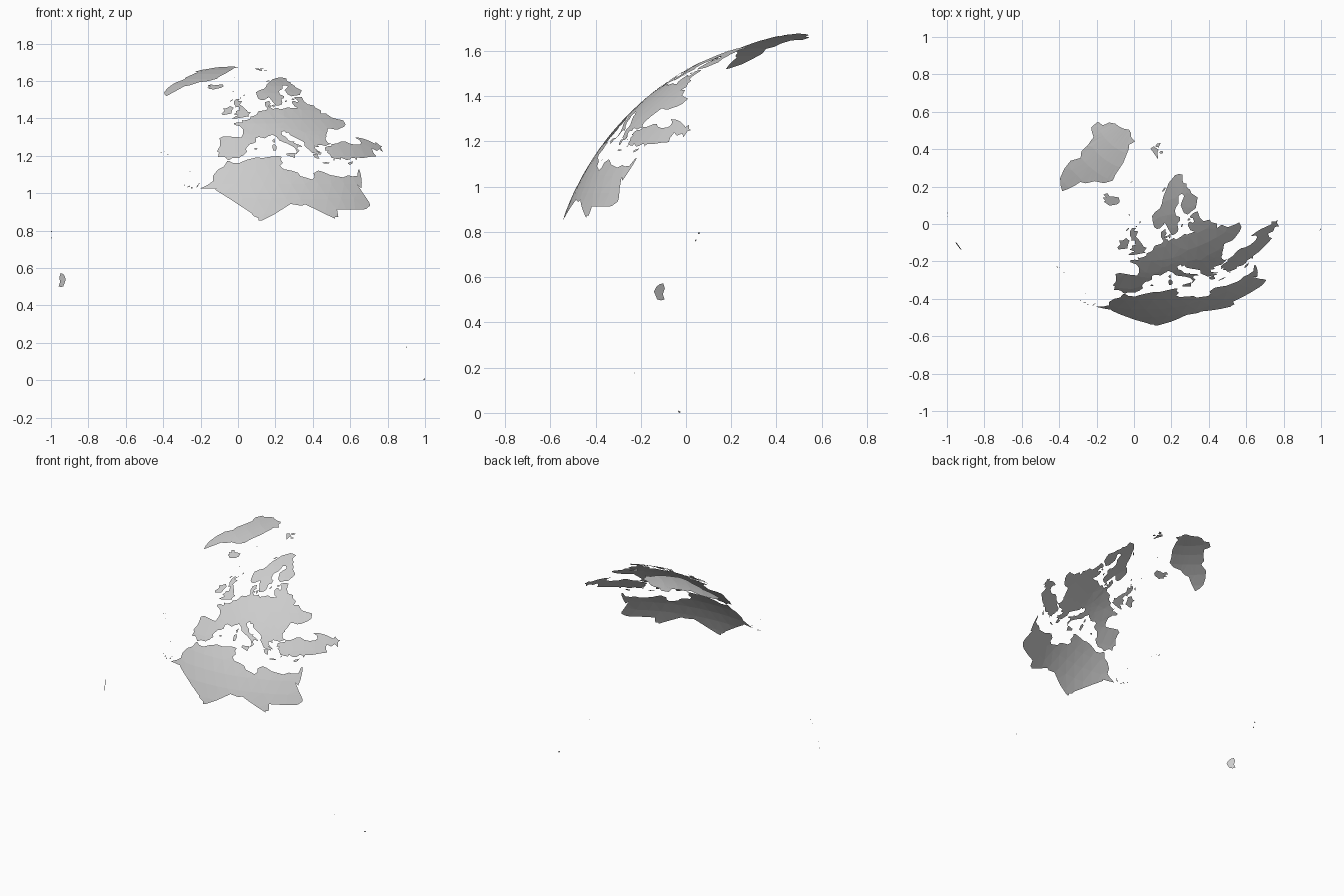
import bpy, math
from mathutils import Vector
from mathutils.geometry import delaunay_2d_cdt

R = 1.235                                   # globe radius
CENTRE = Vector((0.046, 0.622, R * math.sin(math.radians(21.37))))
STEP = 4.0                                  # interior grid spacing, degrees


def on_globe(lon, lat):
    a, b = math.radians(lon), math.radians(lat)
    return CENTRE + R * Vector((math.cos(b) * math.sin(a), -math.cos(b) * math.cos(a), math.sin(b)))


def land(name, outline):
    """Fill a lon/lat outline with triangles and wrap it on the globe."""
    pts = [Vector(p) for p in outline]
    area = sum(p.x * q.y - q.x * p.y for p, q in zip(pts, pts[1:] + pts[:1]))
    if area < 0:
        pts.reverse()
    ring = []
    for p, q in zip(pts, pts[1:] + pts[:1]):
        n = max(1, math.ceil((q - p).length / STEP))
        ring += [p.lerp(q, i / n) for i in range(n)]
    count = len(ring)
    x0, x1 = min(p.x for p in ring), max(p.x for p in ring)
    y0, y1 = min(p.y for p in ring), max(p.y for p in ring)
    grid = [Vector((x0 + STEP * (i + 0.5 + 0.5 * (j % 2)), y0 + STEP * (j + 0.5)))
            for i in range(int((x1 - x0) / STEP)) for j in range(int((y1 - y0) / STEP))]
    verts, _, faces, *_ = delaunay_2d_cdt(ring + grid, [], [list(range(count))], 1, 1e-5)
    used = sorted({i for f in faces for i in f})
    index = {v: i for i, v in enumerate(used)}
    mesh = bpy.data.meshes.new(name)
    mesh.from_pydata([on_globe(*verts[i]) for i in used], [], [[index[i] for i in f] for f in faces])
    obj = bpy.data.objects.new(name, mesh)
    bpy.context.collection.objects.link(obj)


def islet(name, lon, lat, rx, ry, turn):
    """Small oval island; radii in degrees of arc."""
    t, k = math.radians(turn), 1 / math.cos(math.radians(lat))
    out = []
    for i in range(9):
        a = i * math.tau / 9
        u, v = rx * math.cos(a), ry * math.sin(a)
        out.append((lon + k * (u * math.cos(t) - v * math.sin(t)), lat + u * math.sin(t) + v * math.cos(t)))
    land(name, out)


# Shared inland borders between the mainland pieces
pyrenees = [(-1.8, 43.4), (-.7, 42.9), (.7, 42.8), (1.7, 42.5), (3.2, 42.4)]
alps = [(7.5, 43.8), (6.9, 44.4), (7, 45.9), (9, 45.9), (10.4, 46.6), (12.3, 46.8), (13.6, 46.5)]
east_line = [(13.6, 46.5), (15, 51), (14.2, 53.9)]
danube = [(28.6, 43.7), (22.7, 44.2), (19, 45.9), (13.6, 46.5)]

# European mainland
land("iberian_peninsula", pyrenees + [
    (3.2, 41.9), (2.1, 41.3), (.9, 41), (-.3, 39.5), (.2, 38.7), (-.7, 37.9), (-.8, 37.6), (-1.8, 37.2),
    (-2.2, 36.75), (-4.4, 36.7), (-5.35, 36.1), (-6, 36.2), (-6.4, 36.8), (-7.4, 37.2), (-8.9, 37),
    (-8.8, 38.4), (-9.5, 38.75), (-8.7, 40.5), (-8.8, 41.8), (-9.25, 43.1), (-8, 43.75), (-5.8, 43.65),
    (-3.8, 43.45)])
land("western_mainland", pyrenees + [(3.1, 43.1), (4.1, 43.5), (5.2, 43.3), (6.2, 43.05)] + alps + east_line[1:] + [
    (13.4, 54.6), (12.4, 54.3), (11, 54), (10.9, 54.4), (9.9, 54.8), (9.7, 55.5), (10.9, 56.4), (10.4, 57),
    (10.6, 57.7), (8.3, 57), (8.1, 55.6), (8.9, 54.2), (8.1, 53.6), (7, 53.4), (5.4, 53.2), (4.7, 52.9),
    (4.1, 51.9), (3.4, 51.4), (1.6, 50.9), (1.5, 50.2), (.2, 49.7), (-1.2, 49.4), (-1.9, 49.7), (-1.5, 48.65),
    (-3, 48.8), (-4.75, 48.4), (-4.4, 47.8), (-2.5, 47.3), (-1.2, 46.1), (-1.2, 44.6)])
land("boot_peninsula", alps + [
    (13.7, 45.6), (12.3, 45.3), (12.4, 44.2), (13.6, 43.5), (14.2, 42.4), (15.2, 41.9), (16.1, 41.9),
    (15.9, 41.5), (18, 40.7), (18.5, 40.1), (17.9, 40.25), (16.9, 40.45), (16.5, 39.7), (17.1, 39), (16.5, 38.4),
    (15.7, 37.9), (16.2, 38.8), (15.7, 40), (14.8, 40.6), (13.7, 41.25), (12.2, 41.8), (11, 42.4),
    (10.3, 43.5), (8.9, 44.4), (8.1, 43.9)])
land("eastern_mainland", east_line + [
    (16.3, 54.3), (18.3, 54.8), (19.5, 54.4), (22.7, 54.4), (21.3, 55.3), (21, 56.8), (21.7, 57.6), (22.6, 57.7),
    (23.6, 57), (24.4, 57.3), (24.4, 58.3), (23.5, 58.7), (23.6, 59.2), (25.5, 59.6), (28, 59.5), (27.5, 57.6),
    (28.2, 56.1), (30.9, 55.6), (31, 54.6), (32.7, 53.4), (31.6, 52.2), (34, 52.3), (35.4, 50.6), (38, 49.9),
    (40.1, 49.5), (39.7, 47.9), (38.2, 47.1), (36.7, 46.7), (35, 46.2), (33.6, 46.1), (31.8, 46.5),
    (30.8, 46.5), (29.7, 45.2), (28.7, 44.2)] + danube[:-1])
land("balkan_peninsula", danube[::-1] + [
    (27.9, 43.2), (27.7, 42.4), (28.1, 41.6), (29.1, 41.2), (28, 41), (26.7, 40.5), (26, 40.7), (24.4, 40.9),
    (23.8, 40.7), (24.3, 40.2), (23.3, 40.2), (22.7, 40.5), (22.7, 39.6), (23.3, 39.2), (22.9, 38.9), (24, 38.3),
    (24, 37.7), (23.1, 37.9), (22.8, 37.5), (23.1, 36.5), (22.4, 36.5), (21.7, 36.8), (21.2, 37.8),
    (22.8, 38.05), (21.2, 38.3), (20.2, 39.5), (19.3, 40.5), (19.5, 41.7), (18.5, 42.4), (16.4, 43.5), (15.2, 44.2),
    (14.9, 45.1), (13.9, 44.9), (13.6, 45.5), (13.7, 45.6)])
land("northern_peninsula", [
    (11.2, 59.1), (10.6, 59.5), (10.2, 59), (8.2, 58.1), (6.6, 58.1), (5.5, 58.8), (5.1, 60.3), (5, 61.9), (7, 63),
    (9.7, 63.7), (11.3, 64.9), (12.8, 66.5), (14.8, 67.7), (16.6, 68.6), (19, 69.8), (22, 70.4), (25.7, 71.1),
    (28.5, 70.9), (31, 70.3), (28.7, 69), (28.5, 68.2), (30, 67.7), (29, 66.9), (30, 65.7), (29.7, 64.7),
    (31.5, 62.9), (27.8, 60.5), (25, 60.2), (22.9, 59.85), (21.4, 60.7), (21.3, 63), (23, 64), (25.3, 65),
    (24.5, 65.8), (22.2, 65.7), (21.3, 64.5), (20.5, 63.7), (18.6, 63), (17.4, 62.2), (17.2, 60.7), (18.8, 60),
    (18.3, 59), (16.7, 58.5), (16.4, 56.8), (15.9, 56.1), (14.4, 55.6), (12.9, 55.45), (12.6, 56.3), (11.9, 57.5)])

# Anatolia and Caucasus, North Africa
land("anatolia_caucasus", [
    (26.2, 40), (27.3, 40.4), (29, 40.5), (29.2, 41.15), (31.4, 41.3), (33.3, 42), (35.1, 42), (36.4, 41.3),
    (38.4, 40.95), (40.5, 41.05), (41.5, 41.5), (41.5, 42.4), (40, 43.4), (42.5, 43.2), (44.5, 42.7), (46.4, 41.9),
    (47.8, 41.2), (48.6, 41.8), (49.5, 40.7), (50.4, 40.4), (49.4, 40.1), (49, 38.5), (48, 39.5), (46.5, 38.9),
    (44.8, 39.7), (44.4, 38.3), (44.8, 37.2), (42.4, 37.1), (39, 36.7), (36.7, 36.8), (36, 35.9), (35.8, 36.6),
    (34.6, 36.8), (33.6, 36.2), (32.3, 36.1), (30.6, 36.85), (30.4, 36.25), (29.1, 36.4), (27.4, 36.7),
    (27.2, 37.7), (26.4, 38.4), (26.9, 39), (26.1, 39.5)])
land("north_africa", [
    (-13.2, 27.7), (-11, 28.8), (-9.7, 29.8), (-9.8, 31.4), (-8.5, 33.2), (-6.8, 34.1), (-5.9, 35.8), (-5.3, 35.8),
    (-4.3, 35.2), (-2.2, 35.1), (-1, 35.7), (.3, 36.2), (3, 36.85), (5.1, 36.7), (7.2, 37.05), (9.8, 37.3),
    (11, 37), (10.5, 36.3), (11.1, 35.2), (10.1, 34.3), (11.1, 33.3), (13.3, 32.9), (15.2, 32.3), (15.8, 31.3),
    (19.2, 30.3), (20.1, 31), (20, 32.1), (21.7, 32.9), (23.1, 32.5), (25.1, 31.6), (27.4, 31.2), (29.1, 30.9),
    (31, 31.5), (32.3, 31.2), (34.2, 31.3), (34.9, 32.7), (35.1, 33.1), (35.7, 33.2), (35.5, 31.5),
    (34.95, 29.5), (34.2, 27.8), (33.2, 28.7), (32.6, 29.9), (33.6, 27.9), (34.3, 26.3), (35.5, 24), (35.6, 23.1),
    (34.1, 22.2), (33.2, 22), (25, 22), (25, 20), (24, 20), (24, 19.5), (16, 23.4), (15, 23), (12, 23.5),
    (7.5, 20.8), (4.2, 19.15), (3.2, 19), (3.1, 19.7), (1.8, 20.3), (1.2, 21.1), (-4.8, 25), (-8.67, 27.3),
    (-8.67, 27.67)])

# Large islands
land("arctic_island", [
    (-43.9, 59.9), (-42.5, 61.5), (-41, 63.5), (-40, 65.2), (-37, 65.8), (-33, 67.7), (-27, 68.5), (-22.3, 70.1),
    (-22, 72), (-20.5, 74), (-19.3, 75.3), (-19, 77), (-18.5, 79), (-20, 80.2), (-12.5, 81.4), (-22, 82.2),
    (-25, 83.1), (-32, 83.6), (-45, 82.8), (-60, 82.1), (-66, 80.9), (-66, 79.2), (-72.5, 78.3), (-69, 76.2),
    (-66, 76), (-59, 75.7), (-55.5, 73.2), (-54.5, 71), (-51, 69.8), (-53.6, 67.2), (-52, 64.5), (-49.5, 62),
    (-46.5, 60.7)])
land("britain", [
    (-5.7, 50.1), (-3.6, 50.3), (-1, 50.75), (1.3, 51.15), (.6, 51.5), (1.7, 52.7), (.4, 52.9), (.1, 53.5),
    (-1.5, 55), (-3, 56), (-2, 57.6), (-4, 57.7), (-3.1, 58.6), (-5, 58.5), (-5.8, 57.4), (-5.6, 56.2), (-4.8, 55.4),
    (-4.9, 54.8), (-3.4, 54.9), (-3, 53.5), (-4.5, 53.2), (-4.2, 52.5), (-5.2, 51.9), (-3.2, 51.4), (-4.3, 51.1)])
land("ireland", [(-6.2, 52.2), (-6.1, 53.4), (-5.6, 54.6), (-7.2, 55.3), (-8.6, 54.4), (-10, 54.2), (-9.2, 53.2),
                 (-10.2, 52.1), (-9.6, 51.5), (-8.1, 51.8)])
land("iceland", [(-22.5, 63.9), (-18.8, 63.4), (-14.9, 64.3), (-13.6, 65.1), (-14.8, 66.3), (-18, 66.1),
                 (-20.3, 65.8), (-22.5, 66.4), (-24.3, 65.6), (-21.8, 65.2), (-24, 64.8), (-21.8, 64.3)])
land("polar_island_west", [(16.6, 76.6), (18.8, 78.4), (21, 78.7), (16, 80), (11, 79.6), (14, 78.2)])
land("polar_island_east", [(18, 79.8), (22, 79.3), (27, 80.1), (22, 80.4)])
land("sicily", [(15.6, 38.25), (15.1, 36.7), (14.3, 37), (12.5, 37.6), (12.8, 38.15)])
land("sardinia", [(9.2, 41.2), (9.8, 40.4), (9.5, 39.1), (8.5, 39), (8.4, 40.7)])
land("corsica", [(9.4, 43), (9.5, 42), (9.2, 41.4), (8.6, 42.3)])
land("cyprus", [(34.5, 35.65), (33.9, 34.95), (32.9, 34.6), (32.3, 35), (33, 35.35)])
land("zealand", [(12.5, 56.1), (12.2, 55), (11.7, 54.7), (11.1, 55.6)])

# South American territory
land("tropical_territory", [(-54, 5.7), (-54.45, 4.6), (-54, 3.5), (-54.5, 2.4), (-53.6, 2.2), (-52.6, 2.4),
                            (-51.7, 4), (-52.2, 4.9), (-53, 5.5)])

# Small islands: name, lon, lat, half length, half width, turn
for args in [
    ("crete", 24.9, 35.2, 1.05, .2, 0), ("euboea", 23.8, 38.6, .8, .13, -40), ("rhodes", 28, 36.2, .35, .13, 50),
    ("lesbos", 26.3, 39.2, .3, .2, 0), ("majorca", 3, 39.6, .4, .3, 0), ("funen", 10.4, 55.3, .35, .3, 0),
    ("gotland", 18.5, 57.5, .5, .18, 60), ("baltic_island", 22.5, 58.4, .4, .3, 20),
    ("hebrides", -7, 57.9, .6, .15, 60), ("shetland", -1.3, 60.3, .4, .12, 80), ("orkney", -3, 59, .2, .15, 0),
    ("faroe", -7, 62.1, .25, .15, -40), ("jan_mayen", -8.5, 71, .25, .07, 35), ("lofoten", 14.6, 68.5, .7, .2, 40),
    ("edge_island", 22.8, 77.9, .45, .35, 0), ("madeira", -17, 32.75, .22, .08, 0)]:
    islet(*args)
for args in [
    ("canary_1", -17.9, 28.7, .1, .2, 0), ("canary_2", -16.5, 28.3, .38, .15, 30), ("canary_3", -15.6, 27.95, .22, .22, 0),
    ("canary_4", -14, 28.4, .45, .12, 60), ("canary_5", -13.65, 29.05, .25, .1, 50),
    ("azores_1", -25.5, 37.8, .3, .08, -10), ("azores_2", -28.2, 38.5, .3, .1, -20), ("azores_3", -27.2, 38.7, .14, .08, 0),
    ("caribbean_1", -61.55, 16.2, .25, .18, 0), ("caribbean_2", -61, 14.65, .15, .23, 30),
    ("ocean_island_1", 45.15, -12.8, .08, .16, 0), ("ocean_island_2", 55.53, -21.13, .3, .23, -30)]:
    islet(*args)
